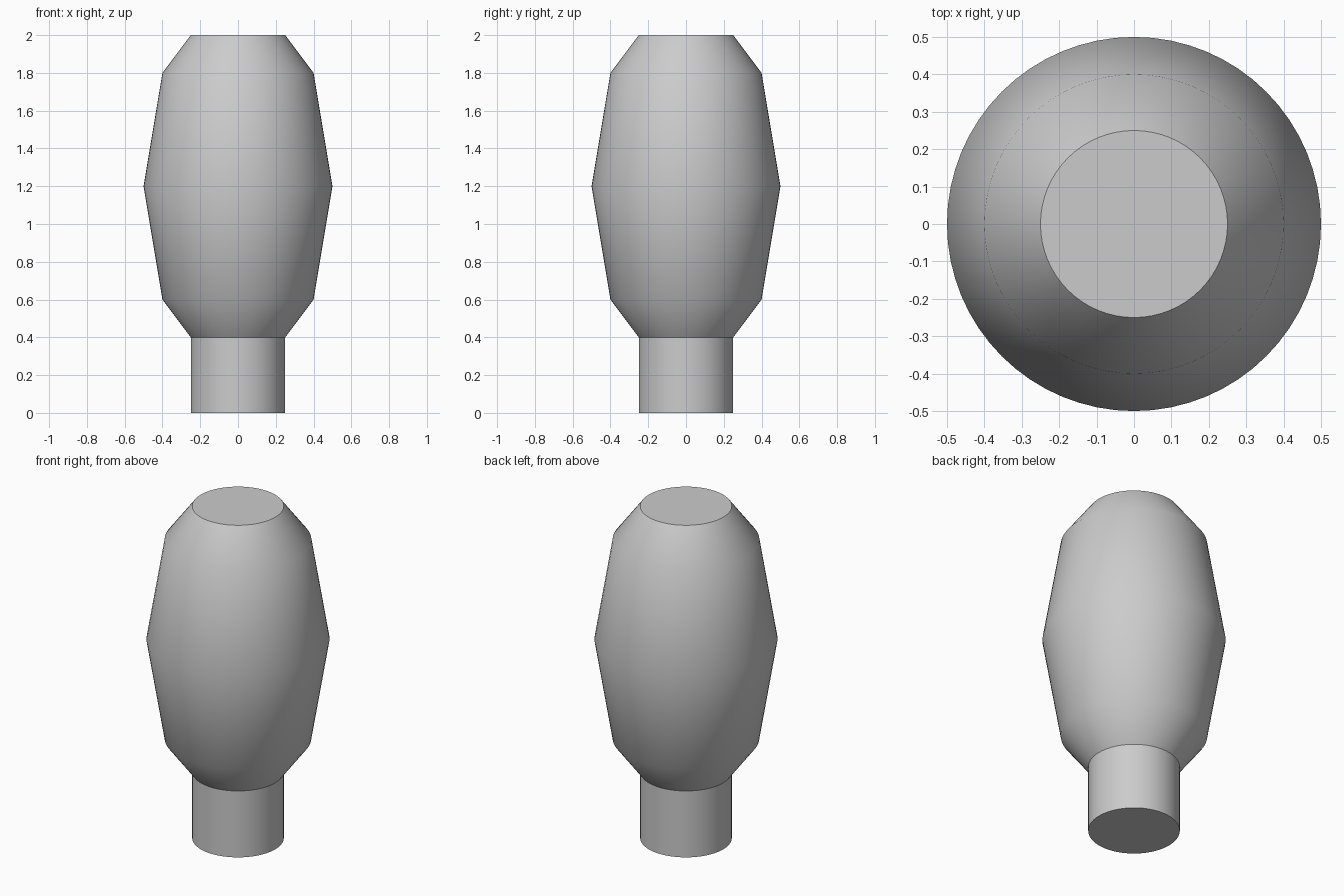
import bpy, bmesh, math

SEGMENTS = 64

cube = bpy.data.objects.get("Cube")
if cube:
    bpy.data.objects.remove(cube, do_unlink=True)

grey = bpy.data.materials.new("light grey")
grey.use_nodes = True
colour = (0.6, 0.6, 0.6, 1)
grey.diffuse_color = colour
grey.node_tree.nodes["Principled BSDF"].inputs["Base Color"].default_value = colour


def lathe(name, profile, cap_ring):
    """Turn (radius, height) points about z and close one end ring."""
    bm = bmesh.new()
    rings = []
    for radius, z in profile:
        angles = [math.tau * i / SEGMENTS for i in range(SEGMENTS)]
        rings.append([bm.verts.new((radius * math.cos(a), radius * math.sin(a), z))
                      for a in angles])
    for low, high in zip(rings, rings[1:]):
        for i in range(SEGMENTS):
            j = (i + 1) % SEGMENTS
            bm.faces.new((low[i], low[j], high[j], high[i]))
    cap = rings[cap_ring]
    bm.faces.new(cap if cap_ring == -1 else cap[::-1])
    mesh = bpy.data.meshes.new(name)
    bm.to_mesh(mesh)
    bm.free()
    mesh.materials.append(grey)
    obj = bpy.data.objects.new(name, mesh)
    bpy.context.collection.objects.link(obj)
    bpy.ops.object.select_all(action='DESELECT')
    obj.select_set(True)
    bpy.context.view_layer.objects.active = obj
    bpy.ops.object.shade_smooth_by_angle(angle=math.radians(30))


# Straight round stem with a flat bottom
lathe("stem", [(0.25, 0), (0.25, 0.4)], 0)

# Swelling body with a flat top
lathe("body", [(0.25, 0.4), (0.4, 0.6), (0.5, 1.2), (0.4, 1.8), (0.25, 2)], -1)
